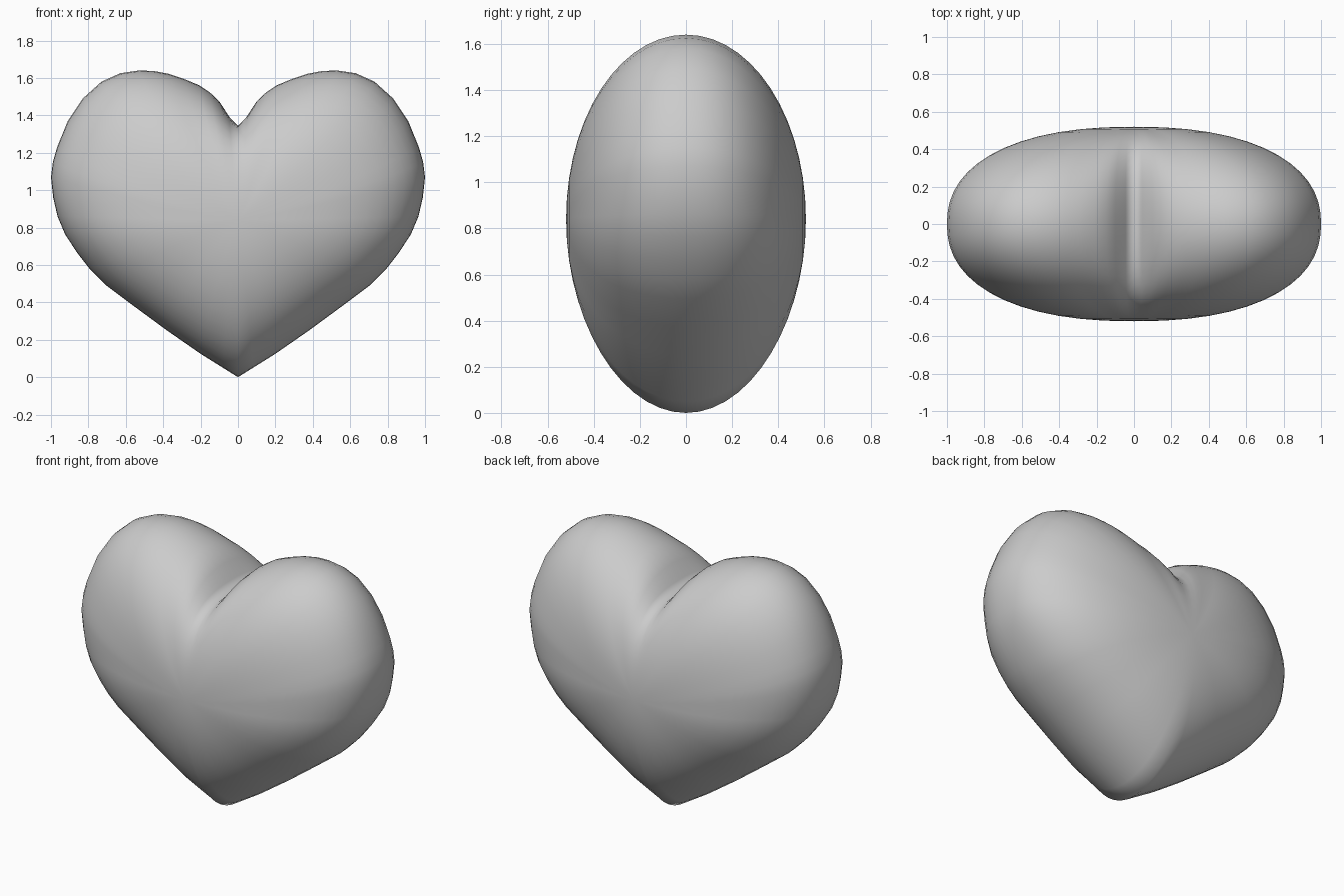
import bpy, bmesh, math

if "Cube" in bpy.data.objects:
    bpy.data.objects.remove(bpy.data.objects["Cube"])

# Right half of the heart outline in the front view (x, z), cleft to tip
HALF = [(0, 1.345), (.045, 1.39), (.10, 1.475), (.15, 1.522), (.21, 1.562),
        (.29, 1.595), (.37, 1.622), (.45, 1.637), (.53, 1.64), (.63, 1.625),
        (.73, 1.58), (.83, 1.49), (.91, 1.37), (.967, 1.23), (.99, 1.15),
        (1.0, 1.07), (.988, .96), (.965, .86), (.925, .765), (.86, .665),
        (.79, .575), (.71, .495), (.55, .375), (.38, .25), (.20, .125),
        (.08, .05), (0, 0)]
OUTLINE = HALF + [(-x, z) for x, z in HALF[-2:0:-1]]

CENTRE_Z = .84
DEPTH = .52
STEPS = 28


def ring_point(x, z, u):
    """Outline point at relative depth u; the cleft and tip fill in towards the faces."""
    s = math.sqrt(1 - u * u)
    sx = (1 - abs(u) ** 2.3) ** (1 / 2.3)
    dz = z - CENTRE_Z
    oval = 1 / math.hypot(x, dz / .80)
    if dz > 0:
        oval = max(oval, 1)
    else:
        oval = min(oval, 1.1)
    w = s ** 1.4
    k = w + (1 - w) * oval
    return x * k * sx, CENTRE_Z + dz * k * s


# Puffy heart body: rings from front to back, closed by a pole at each end
bm = bmesh.new()
rings = []
for i in range(1, STEPS):
    u = math.sin(-math.pi / 2 + math.pi * i / STEPS)
    ring = []
    for x, z in OUTLINE:
        px, pz = ring_point(x, z, u)
        ring.append(bm.verts.new((px, DEPTH * u, pz)))
    rings.append(ring)

n = len(OUTLINE)
for r0, r1 in zip(rings, rings[1:]):
    for j in range(n):
        k = (j + 1) % n
        bm.faces.new((r0[j], r0[k], r1[k], r1[j]))
for ring, y in ((rings[0], -DEPTH), (rings[-1], DEPTH)):
    pole = bm.verts.new((0, y, CENTRE_Z))
    for j in range(n):
        bm.faces.new((ring[j], ring[(j + 1) % n], pole))

bmesh.ops.recalc_face_normals(bm, faces=bm.faces)
for f in bm.faces:
    f.smooth = True
mesh = bpy.data.meshes.new("heart")
bm.to_mesh(mesh)
bm.free()
heart = bpy.data.objects.new("heart", mesh)
bpy.context.collection.objects.link(heart)
